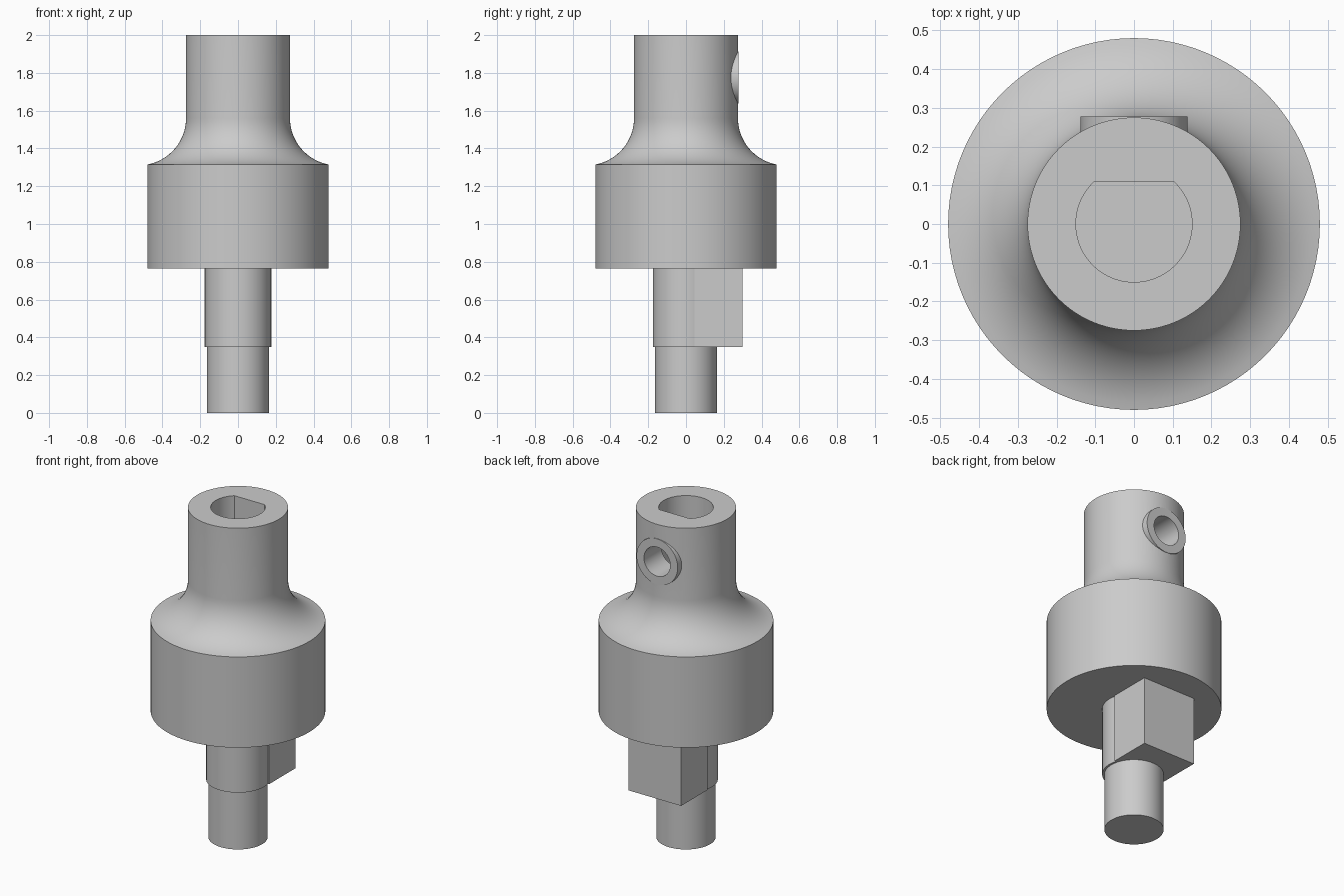
import bpy, bmesh, math
from mathutils import Matrix

cube = bpy.data.objects.get("Cube")
if cube:
    bpy.data.objects.remove(cube, do_unlink=True)

GREY = (0.6, 0.6, 0.6, 1.0)
grey = bpy.data.materials.new("plain grey")
grey.use_nodes = True
grey.diffuse_color = GREY
bsdf = next(n for n in grey.node_tree.nodes if n.type == 'BSDF_PRINCIPLED')
bsdf.inputs["Base Color"].default_value = GREY


def finish(name, bm):
    """Turn a bmesh into a grey object."""
    bmesh.ops.recalc_face_normals(bm, faces=bm.faces)
    mesh = bpy.data.meshes.new(name)
    bm.to_mesh(mesh)
    bm.free()
    mesh.materials.append(grey)
    obj = bpy.data.objects.new(name, mesh)
    bpy.context.collection.objects.link(obj)
    return obj


def lathe(name, profile, steps=96):
    """Revolve (radius, z) points about the z axis."""
    bm = bmesh.new()
    verts = [bm.verts.new((r, 0, z)) for r, z in profile]
    edges = [bm.edges.new(pair) for pair in zip(verts, verts[1:])]
    bmesh.ops.spin(bm, geom=verts + edges, cent=(0, 0, 0), axis=(0, 0, 1),
                   angle=math.tau, steps=steps, use_duplicate=False)
    bmesh.ops.remove_doubles(bm, verts=bm.verts, dist=1e-5)
    return finish(name, bm)


def cross_cylinder(name, radius, y0, y1, z):
    """Cylinder lying along y."""
    bm = bmesh.new()
    place = (Matrix.Translation((0, (y0 + y1) / 2, z))
             @ Matrix.Rotation(math.pi / 2, 4, 'X'))
    bmesh.ops.create_cone(bm, cap_ends=True, segments=64, radius1=radius,
                          radius2=radius, depth=y1 - y0, matrix=place)
    return finish(name, bm)


def prism(name, outline, z0, z1):
    """Extrude an (x, y) outline upward."""
    bm = bmesh.new()
    face = bm.faces.new([bm.verts.new((x, y, z0)) for x, y in outline])
    top = bmesh.ops.extrude_face_region(bm, geom=[face])["geom"]
    bmesh.ops.translate(bm, vec=(0, 0, z1 - z0),
                        verts=[v for v in top if isinstance(v, bmesh.types.BMVert)])
    return finish(name, bm)


def combine(target, tool, operation):
    """Apply a boolean and discard the tool object."""
    mod = target.modifiers.new(operation.lower(), 'BOOLEAN')
    mod.operation = operation
    mod.solver = 'EXACT'
    mod.object = tool
    bpy.context.view_layer.objects.active = target
    bpy.ops.object.modifier_apply(modifier=mod.name)
    bpy.data.objects.remove(tool, do_unlink=True)


# Coupling body: drum, concave shoulder and neck
NECK, DRUM, FILLET, FILLET_Z = 0.275, 0.48, 0.25, 1.561
end = math.acos((NECK + FILLET - DRUM) / FILLET)
shoulder = [(NECK + FILLET - FILLET * math.cos(a), FILLET_Z - FILLET * math.sin(a))
            for a in (end * (1 - i / 16) for i in range(17))]
body = lathe("coupling_body",
             [(0, 0.765), (DRUM, 0.765)] + shoulder + [(NECK, 2), (0, 2)])

# Screw boss on the back of the neck
combine(body, cross_cylinder("screw_boss", 0.138, 0.17, 0.277, 1.775), 'UNION')

# D-shaped socket from the top
BORE, FLAT = 0.15, 0.11
start = math.pi - math.asin(FLAT / BORE)
sweep = math.pi + 2 * math.asin(FLAT / BORE)
d_shape = [(BORE * math.cos(start + sweep * i / 72),
            BORE * math.sin(start + sweep * i / 72)) for i in range(73)]
combine(body, prism("socket_cutter", d_shape, 1.3, 2.1), 'DIFFERENCE')

# Screw hole through the boss into the socket
combine(body, cross_cylinder("hole_cutter", 0.088, 0.02, 0.4, 1.775), 'DIFFERENCE')

# Stepped lower shaft
shaft = lathe("lower_shaft", [(0, 0), (0.163, 0), (0.163, 0.35),
                              (0.175, 0.35), (0.175, 0.77), (0, 0.77)])

# Square drive block behind the shaft
W = 0.177
prism("drive_block", [(-W, 0.045), (W, 0.045), (W, 0.3), (-W, 0.3)], 0.35, 0.77)

# Smooth the round parts, keeping hard edges
bpy.ops.object.select_all(action='DESELECT')
for obj in (body, shaft):
    obj.select_set(True)
bpy.context.view_layer.objects.active = body
bpy.ops.object.shade_smooth_by_angle(angle=math.radians(30))
